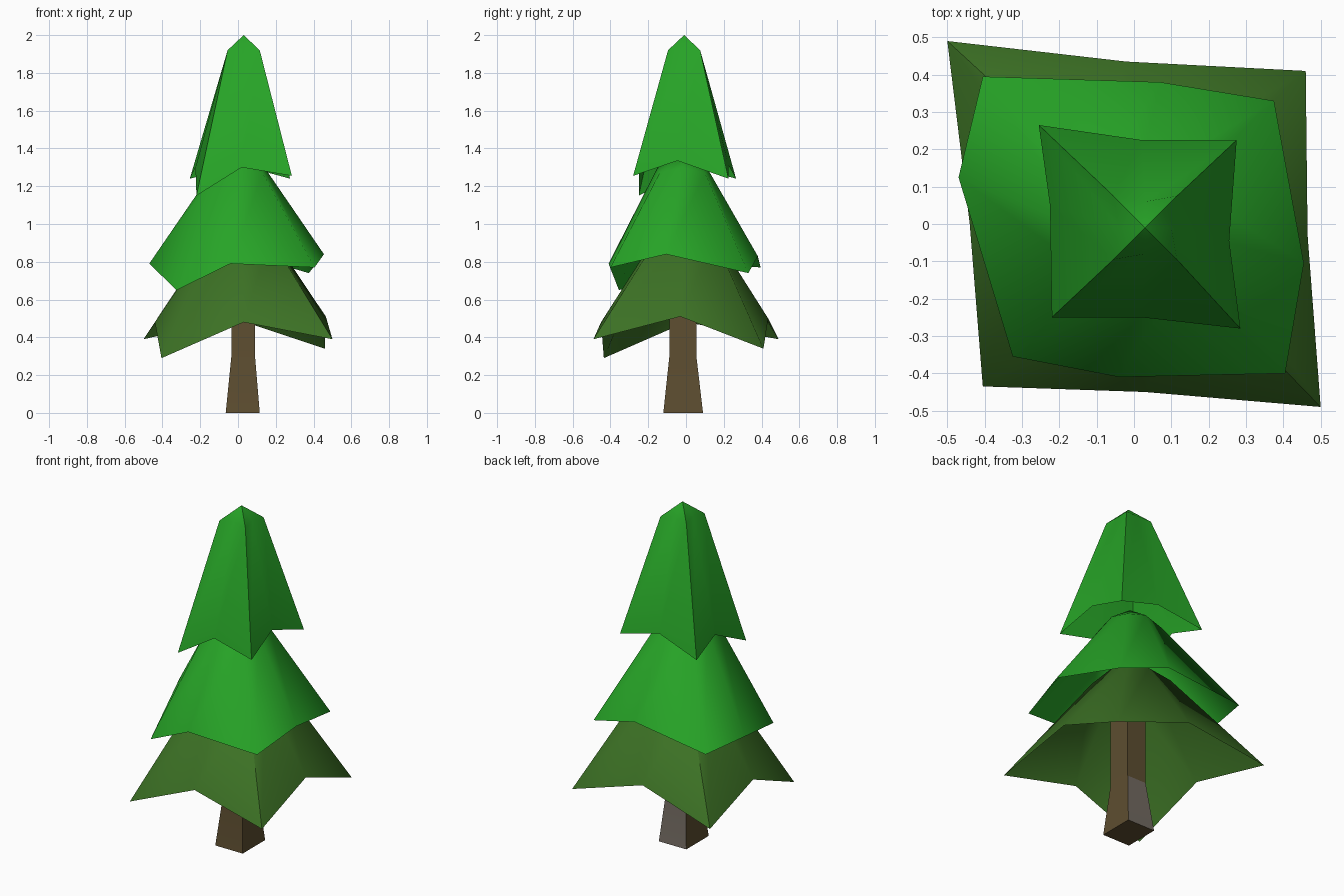
import bpy, bmesh

if "Cube" in bpy.data.objects:
    bpy.data.objects.remove(bpy.data.objects["Cube"])


def material(name, rgb):
    m = bpy.data.materials.new(name)
    m.diffuse_color = (*rgb, 1)
    m.use_nodes = True
    m.node_tree.nodes["Principled BSDF"].inputs["Base Color"].default_value = m.diffuse_color
    return m


leaf = material("leaf_green", (0.02, 0.37, 0.02))
moss = material("moss_green", (0.045, 0.165, 0.018))
bark = material("bark_brown", (0.11, 0.075, 0.03))
bare = material("bare_grey_wood", (0.17, 0.145, 0.12))


def square_ring(cx, cy, corner, mid, z_corner, z_mid):
    """Eight points, alternating corner and side middle, starting back left."""
    signs = [(-1, 1), (0, 1), (1, 1), (1, 0), (1, -1), (0, -1), (-1, -1), (-1, 0)]
    return [(cx + sx * (corner if sx * sy else mid), cy + sy * (corner if sx * sy else mid),
             z_corner if sx * sy else z_mid) for sx, sy in signs]


def loft(name, rings, apex, mats, angle=60):
    bm = bmesh.new()
    loops = [[bm.verts.new(p) for p in ring] for ring in rings]
    n = len(loops[0])
    for a, b in zip(loops, loops[1:]):
        for i in range(n):
            j = (i + 1) % n
            bm.faces.new((a[j], a[i], b[i], b[j]))
    if apex:
        tip = bm.verts.new(apex)
        for i in range(n):
            bm.faces.new((loops[-1][(i + 1) % n], loops[-1][i], tip))
    me = bpy.data.meshes.new(name)
    bm.to_mesh(me)
    bm.free()
    for m in mats:
        me.materials.append(m)
    ob = bpy.data.objects.new(name, me)
    bpy.context.collection.objects.link(ob)
    bpy.ops.object.select_all(action='DESELECT')
    ob.select_set(True)
    bpy.context.view_layer.objects.active = ob
    bpy.ops.object.shade_smooth_by_angle(angle=angle * 0.01745)
    return ob


# Lower skirt of branches: drooping corners, raised side middles
loft("lower_branches", [
    [(-.5, .49, .39), (-.02, .435, .5), (.46, .41, .34), (.465, -.03, .51),
     (.5, -.49, .39), (.03, -.45, .48), (-.405, -.435, .29), (-.44, 0, .48)],
    square_ring(.02, 0, .15, .15, .93, .95)], (.02, 0, 1.0), [moss])

# Middle skirt
loft("middle_branches", [
    [(-.405, .395, .77), (.07, .38, .83), (.375, .33, .74), (.455, -.105, .84),
     (.405, -.4, .77), (-.04, -.41, .79), (-.325, -.355, .65), (-.47, .125, .79)],
    square_ring(.01, -.02, .12, .13, 1.27, 1.3)], (.02, -.01, 1.38), [leaf])

# Tall top cone
loft("top_branches", [
    [(-.255, .265, 1.24), (.02, .225, 1.31), (.275, .225, 1.24), (.255, -.045, 1.335),
     (.285, -.28, 1.255), (.02, -.25, 1.3), (-.22, -.25, 1.15), (-.225, .05, 1.3)],
    square_ring(.03, -.01, .085, .07, 1.92, 1.93)], (.03, -.01, 2.0), [leaf])


# Square trunk flaring to the ground
def trunk_ring(x0, x1, y0, y1, z):
    return [(x0, y1, z), (x1, y1, z), (x1, y0, z), (x0, y0, z)]


trunk = loft("trunk", [
    trunk_ring(-.065, .115, -.12, .09, 0),
    trunk_ring(-.035, .09, -.088, .055, .3),
    trunk_ring(-.035, .09, -.088, .055, .9)], None, [bark, bare], 30)
bm = bmesh.new()
bm.from_mesh(trunk.data)
bm.verts.ensure_lookup_table()
bm.faces.new([bm.verts[i] for i in (0, 1, 2, 3)])
for f in bm.faces:
    f.normal_update()
    # Bare wood on the lower back face
    if f.normal.y > .7 and f.calc_center_median().z < .3:
        f.material_index = 1
bm.to_mesh(trunk.data)
bm.free()
